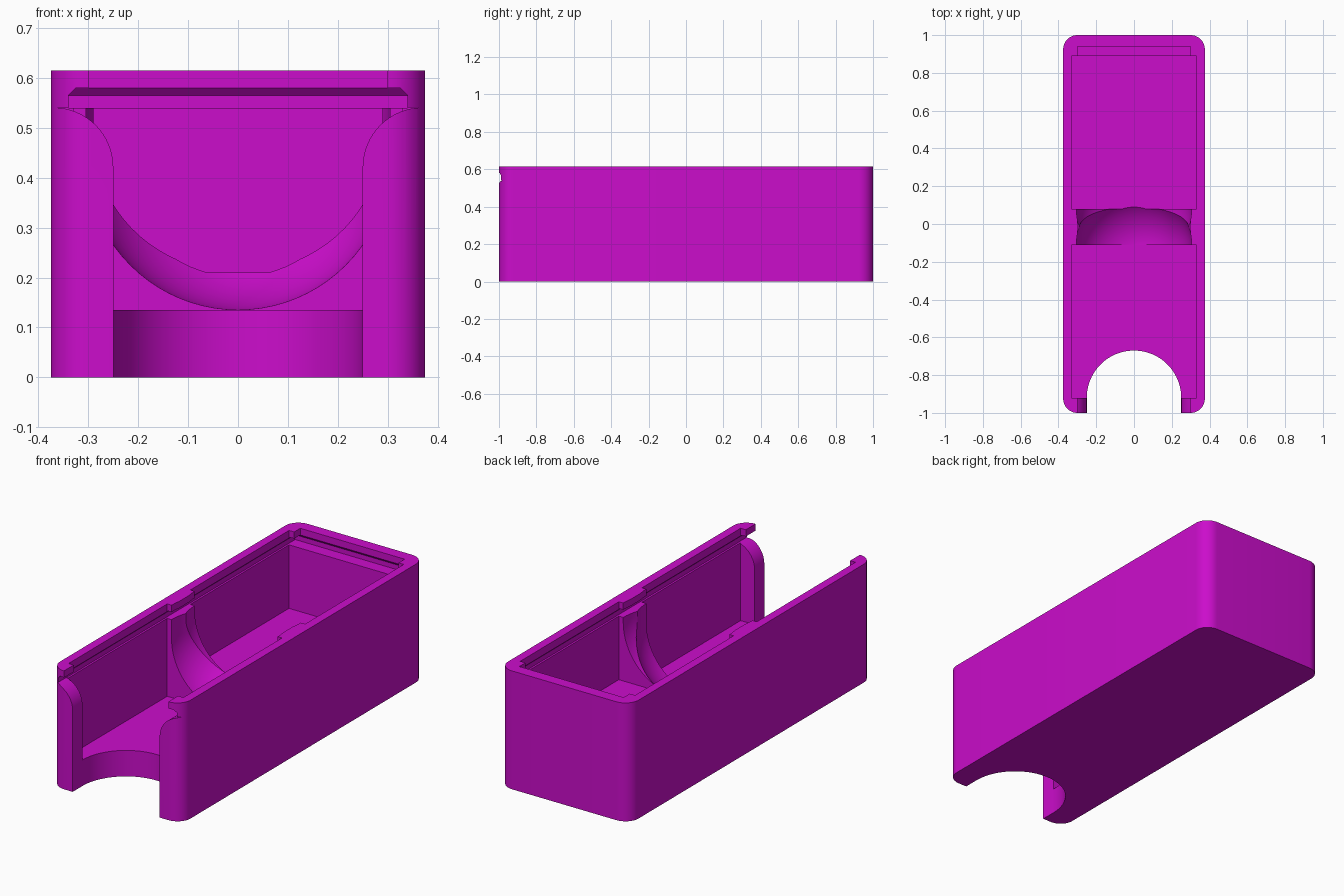
import bpy, bmesh
from math import sin, cos, pi

cube = bpy.data.objects.get("Cube")
if cube:
    bpy.data.objects.remove(cube, do_unlink=True)

# Single plastic colour
COLOR = (0.60, 0.004, 0.60, 1)
mat = bpy.data.materials.new("magenta plastic")
mat.use_nodes = True
mat.diffuse_color = COLOR
mat.node_tree.nodes["Principled BSDF"].inputs["Base Color"].default_value = COLOR


def loft(name, rings):
    """Closed solid through rings with equal point counts."""
    bm = bmesh.new()
    loops = [[bm.verts.new(p) for p in ring] for ring in rings]
    n = len(loops[0])
    for a, b in zip(loops, loops[1:]):
        for i in range(n):
            j = (i + 1) % n
            bm.faces.new((a[i], a[j], b[j], b[i]))
    bm.faces.new(loops[0])
    bm.faces.new(loops[-1])
    bmesh.ops.recalc_face_normals(bm, faces=bm.faces[:])
    mesh = bpy.data.meshes.new(name)
    bm.to_mesh(mesh)
    bm.free()
    mesh.materials.append(mat)
    ob = bpy.data.objects.new(name, mesh)
    bpy.context.collection.objects.link(ob)
    return ob


def rect(hx, y0, y1, z):
    return [(-hx, y0, z), (hx, y0, z), (hx, y1, z), (-hx, y1, z)]


def box(name, hx, y0, y1, z0, z1):
    return loft(name, [rect(hx, y0, y1, z) for z in (z0, z1)])


def arc(cx, cy, r, a0, a1, n):
    return [(cx + r * cos(a0 + (a1 - a0) * i / n),
             cy + r * sin(a0 + (a1 - a0) * i / n)) for i in range(n + 1)]


def prism(name, outline, z0, z1):
    return loft(name, [[(x, y, z) for x, y in outline] for z in (z0, z1)])


def round_scoop(name, y, z, r, top, n=80, steps=20):
    """Hemispherical bowl continued upward as a vertical cylinder."""
    levels = [(r * sin(a), z - r * cos(a))
              for a in (pi / 2 * max(i, 0.1) / steps for i in range(steps + 1))]
    levels.append((r, top))
    return loft(name, [[(q * cos(2 * pi * i / n), y + q * sin(2 * pi * i / n), h)
                        for i in range(n)] for q, h in levels])


# Outer body with rounded vertical corners
W, L, H, R = 0.375, 1.0, 0.615, 0.075
outline = []
for k, (sx, sy) in enumerate([(1, 1), (-1, 1), (-1, -1), (1, -1)]):
    outline += arc(sx * (W - R), sy * (L - R), R, k * pi / 2, (k + 1) * pi / 2, 12)
body = prism("storage_box", outline, 0, H)

# Front opening with rounded shoulders
right = arc(0.37, 0.421, 0.12, pi, pi / 2, 16)
profile = [(0.25, -0.1)] + right
profile += [(-x, z) for x, z in reversed(profile)]
opening = loft("front_opening", [[(x, y, z) for x, z in profile] for y in (-1.1, -0.919)])

cutters = [
    # Two compartments with different floor heights
    box("front_compartment", 0.33, -0.92, -0.11, 0.135, 0.7),
    box("back_compartment", 0.33, 0.08, 0.89, 0.21, 0.7),
    # Sliding lid slot with bevelled edges, and the narrower opening above
    loft("lid_slot", [rect(0.34, -1.1, 0.955, 0.54), rect(0.34, -1.1, 0.955, 0.565),
                      rect(0.325, -1.1, 0.94, 0.58)]),
    box("lid_opening", 0.30, -1.1, 0.94, 0.57, 0.7),
    # Divider saddle
    round_scoop("front_scoop", -0.11, 0.4405, 0.305, 0.7),
    round_scoop("back_scoop", 0.08, 0.5155, 0.305, 0.7),
    # Finger notch in the floor and the open front
    prism("finger_notch", [(0.25, -0.95)] + arc(0, -0.92, 0.25, 0, pi, 48)
          + [(-0.25, -0.95)], -0.1, 0.2),
    opening,
]

bpy.ops.object.select_all(action='DESELECT')
bpy.context.view_layer.objects.active = body
body.select_set(True)
for c in cutters:
    c.hide_render = True
    mod = body.modifiers.new(c.name, 'BOOLEAN')
    mod.operation = 'DIFFERENCE'
    mod.solver = 'EXACT'
    mod.object = c
    bpy.ops.object.modifier_apply(modifier=mod.name)
    bpy.data.objects.remove(c, do_unlink=True)

bpy.ops.object.shade_smooth_by_angle()
